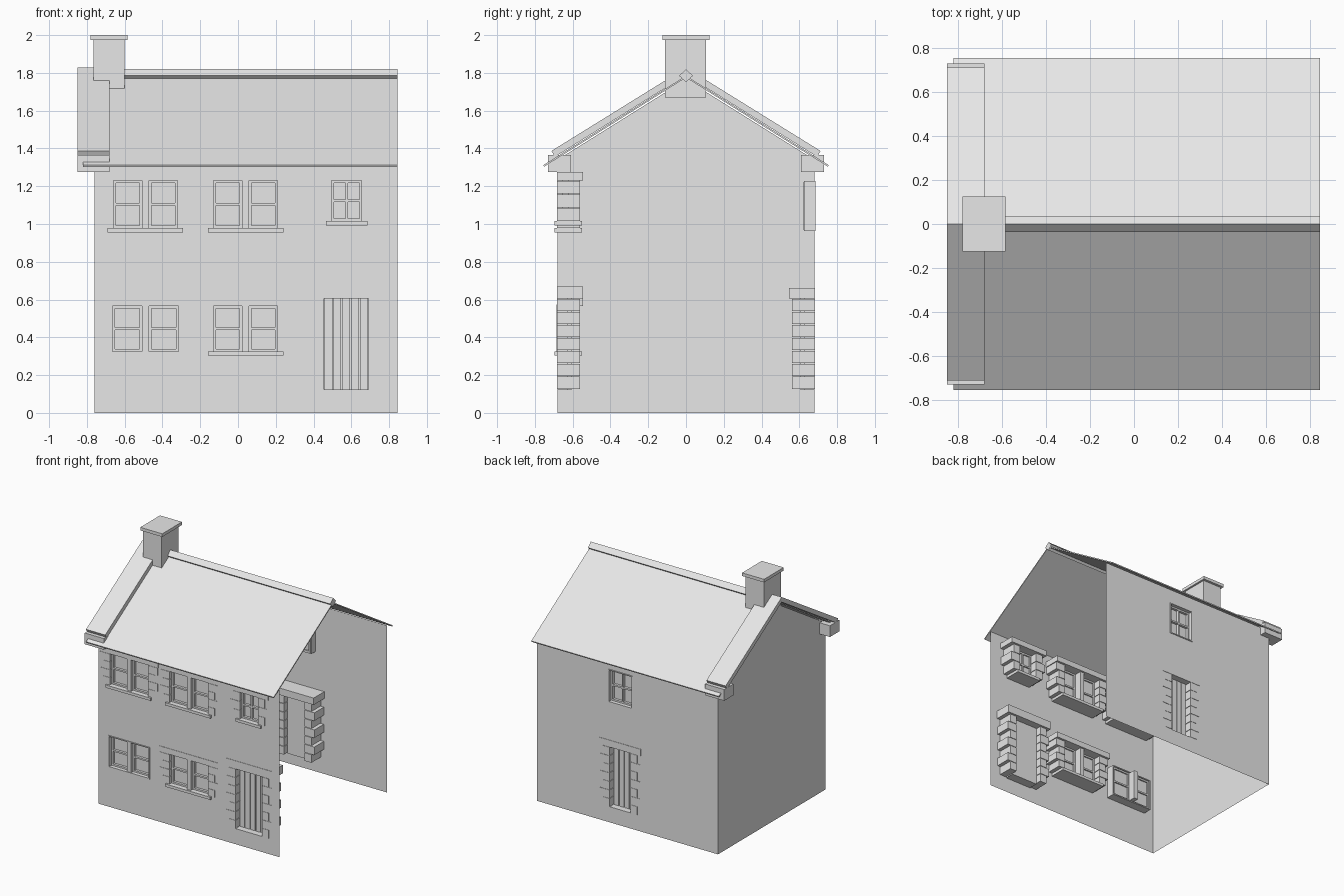
import bpy, bmesh

cube = bpy.data.objects.get("Cube")
if cube:
    bpy.data.objects.remove(cube, do_unlink=True)

stone = bpy.data.materials.new("pale_grey")
stone.use_nodes = True
GREY = (0.8, 0.8, 0.8, 1)
stone.diffuse_color = GREY
stone.node_tree.nodes["Principled BSDF"].inputs["Base Color"].default_value = GREY

WALL_Y = 0.68
LEFT, RIGHT, EAVES = -0.76, 0.845, 1.34


def finish(name, bm):
    mesh = bpy.data.meshes.new(name)
    bm.to_mesh(mesh)
    bm.free()
    mesh.materials.append(stone)
    obj = bpy.data.objects.new(name, mesh)
    bpy.context.collection.objects.link(obj)
    return obj


def add_box(bm, x, y, z):
    """Add a box given its (low, high) range on each axis."""
    verts = bmesh.ops.create_cube(bm, size=1)["verts"]
    for v in verts:
        for i, (a, b) in enumerate((x, y, z)):
            v.co[i] = (a + b) / 2 + v.co[i] * abs(b - a)


def boxes(name, items):
    bm = bmesh.new()
    for item in items:
        add_box(bm, *item)
    return finish(name, bm)


def extrude_profile(name, profile, x0, x1):
    """Extrude a closed (y, z) profile along x."""
    bm = bmesh.new()
    face = bm.faces.new([bm.verts.new((x0, y, z)) for y, z in profile])
    out = bmesh.ops.extrude_face_region(bm, geom=[face])["geom"]
    moved = [g for g in out if isinstance(g, bmesh.types.BMVert)]
    bmesh.ops.translate(bm, verts=moved, vec=(x1 - x0, 0, 0))
    bmesh.ops.recalc_face_normals(bm, faces=bm.faces)
    return finish(name, bm)


def wall(name, side, openings):
    """Thin wall sheet with rectangular openings (x0, x1, z0, z1)."""
    xs = sorted({LEFT, RIGHT} | {v for o in openings for v in o[:2]})
    zs = sorted({0, EAVES} | {v for o in openings for v in o[2:]})
    bm = bmesh.new()
    grid = [[bm.verts.new((x, side * WALL_Y, z)) for z in zs] for x in xs]
    for i in range(len(xs) - 1):
        for j in range(len(zs) - 1):
            cx, cz = (xs[i] + xs[i + 1]) / 2, (zs[j] + zs[j + 1]) / 2
            if any(a < cx < b and c < cz < d for a, b, c, d in openings):
                continue
            quad = [grid[i][j], grid[i + 1][j], grid[i + 1][j + 1], grid[i][j + 1]]
            bm.faces.new(quad if side < 0 else quad[::-1])
    return finish(name, bm)


def depth(side, outer, inner):
    """y range from an outer to an inner distance from the middle."""
    return tuple(sorted((side * outer, side * inner)))


def sash(name, side, x0, x1, z0, z1, upright=False):
    """Glazed sash with frame, middle rail and optional upright bar."""
    y, w, rail = depth(side, 0.655, 0.62), 0.013, (z0 + z1) / 2
    parts = [((x0, x0 + w), y, (z0, z1)), ((x1 - w, x1), y, (z0, z1)),
             ((x0, x1), y, (z0, z0 + w)), ((x0, x1), y, (z1 - w, z1)),
             ((x0, x1), y, (rail - w / 2, rail + w / 2)),
             ((x0, x1), depth(side, 0.635, 0.63), (z0, z1))]
    if upright:
        mid = (x0 + x1) / 2
        parts.append(((mid - w / 2, mid + w / 2), y, (z0, z1)))
    boxes(name, parts)


def surround(name, side, x0, x1, z0, z1, courses, lintel):
    """Alternating long and short jamb stones under a lintel."""
    parts, h = [], (z1 - z0) / courses
    for i in range(courses):
        w = 0.085 if i % 2 else 0.06
        z = (z0 + i * h + 0.002, z0 + (i + 1) * h - 0.002)
        y = depth(side, 0.683, 0.56)
        parts += [((x0 - w, x0), y, z), ((x1, x1 + w), y, z)]
    parts.append(((x0 - 0.09, x1 + 0.09), depth(side, 0.683, 0.545), (z1, z1 + lintel)))
    boxes(name, parts)


def reveal(name, side, x0, x1, z0, z1, inner):
    """Thin lining around an opening."""
    y, t = depth(side, 0.685, inner), 0.008
    boxes(name, [((x0 - t, x0), y, (z0, z1)), ((x1, x1 + t), y, (z0, z1)),
                 ((x0 - t, x1 + t), y, (z0 - t, z0)), ((x0 - t, x1 + t), y, (z1, z1 + t))])


def sill(name, x0, x1, z):
    boxes(name, [((x0 - 0.03, x1 + 0.03), (-0.695, -0.55), (z - 0.022, z))])


def plank_door(name, side, x0, x1, z0, z1, count):
    w = (x1 - x0) / count
    parts = [((x0, x1), depth(side, 0.62, 0.605), (z0, z1))]
    for i in range(count):
        parts.append(((x0 + i * w + 0.003, x0 + (i + 1) * w - 0.003),
                      depth(side, 0.63, 0.62), (z0, z1)))
    boxes(name, parts)


# Openings
pairs = {"upper_right": (-0.66, -0.32, 0.978, 1.23), "upper_middle": (-0.13, 0.21, 0.978, 1.23),
         "lower_right": (-0.665, -0.315, 0.325, 0.565), "lower_middle": (-0.13, 0.21, 0.325, 0.565)}
small = (0.495, 0.655, 1.015, 1.23)
front_door = (0.455, 0.69, 0.125, 0.605)
back_door = (0.015, 0.2, 0.125, 0.605)
back_window = (0.005, 0.205, 0.97, 1.22)

# Walls
wall("front_wall", -1, [*pairs.values(), small, front_door])
wall("back_wall", 1, [back_door, back_window])
bm = bmesh.new()
outline = [(-WALL_Y, 0), (-WALL_Y, EAVES), (0, 1.765), (WALL_Y, EAVES), (WALL_Y, 0)]
bm.faces.new([bm.verts.new((LEFT, y, z)) for y, z in outline])
bmesh.ops.reverse_faces(bm, faces=bm.faces)
bmesh.ops.recalc_face_normals(bm, faces=bm.faces)
for f in bm.faces:
    f.normal_update()
    if f.normal.x > 0:
        f.normal_flip()
finish("gable_wall", bm)

# Paired front windows
for name, (x0, x1, z0, z1) in pairs.items():
    mid = (x0 + x1) / 2
    sash(name + "_sash_a", -1, x0, mid - 0.018, z0, z1)
    sash(name + "_sash_b", -1, mid + 0.018, x1, z0, z1)
    boxes(name + "_mullion", [((mid - 0.018, mid + 0.018), (-0.68, -0.56), (z0, z1))])
    if name == "lower_right":
        reveal(name + "_reveal", -1, x0, x1, z0, z1, 0.61)
    else:
        surround(name + "_surround", -1, x0, x1, z0, z1, 4, 0.045)
        sill(name + "_sill", x0, x1, z0)

# Single windows
sash("small_sash", -1, *small, upright=True)
surround("small_surround", -1, *small, 3, 0.045)
sill("small_sill", small[0], small[1], small[2])
sash("back_sash", 1, *back_window, upright=True)
reveal("back_reveal", 1, *back_window, 0.625)

# Doors
plank_door("front_door", -1, *front_door, 5)
surround("front_door_surround", -1, *front_door, 7, 0.065)
plank_door("back_door", 1, *back_door, 4)
surround("back_door_surround", 1, *back_door, 7, 0.055)
for name, side, d in (("front_step", -1, front_door), ("back_step", 1, back_door)):
    boxes(name, [((d[0], d[1]), depth(side, 0.68, 0.605), (d[2] - 0.005, d[2]))])

# Roof slopes, gable coping and its end blocks
for name, s in (("front", -1), ("back", 1)):
    extrude_profile(name + "_roof", [(0, 1.785), (s * 0.755, 1.312), (s * 0.752, 1.303), (0, 1.775)],
                    -0.82, RIGHT)
    extrude_profile(name + "_coping", [(0, 1.828), (s * 0.712, 1.387), (s * 0.695, 1.355), (0, 1.788)],
                    -0.85, -0.68)
    boxes(name + "_kneeler", [((-0.85, -0.68), depth(s, 0.73, 0.61), (1.275, 1.365))])

# Ridge and chimney
extrude_profile("ridge", [(0, 1.82), (0.036, 1.785), (0, 1.75), (-0.036, 1.785)], -0.68, RIGHT)
boxes("chimney", [((-0.765, -0.6), (-0.11, 0.105), (1.67, 1.978))])
boxes("chimney_cap", [((-0.78, -0.585), (-0.125, 0.125), (1.975, 2.0))])
